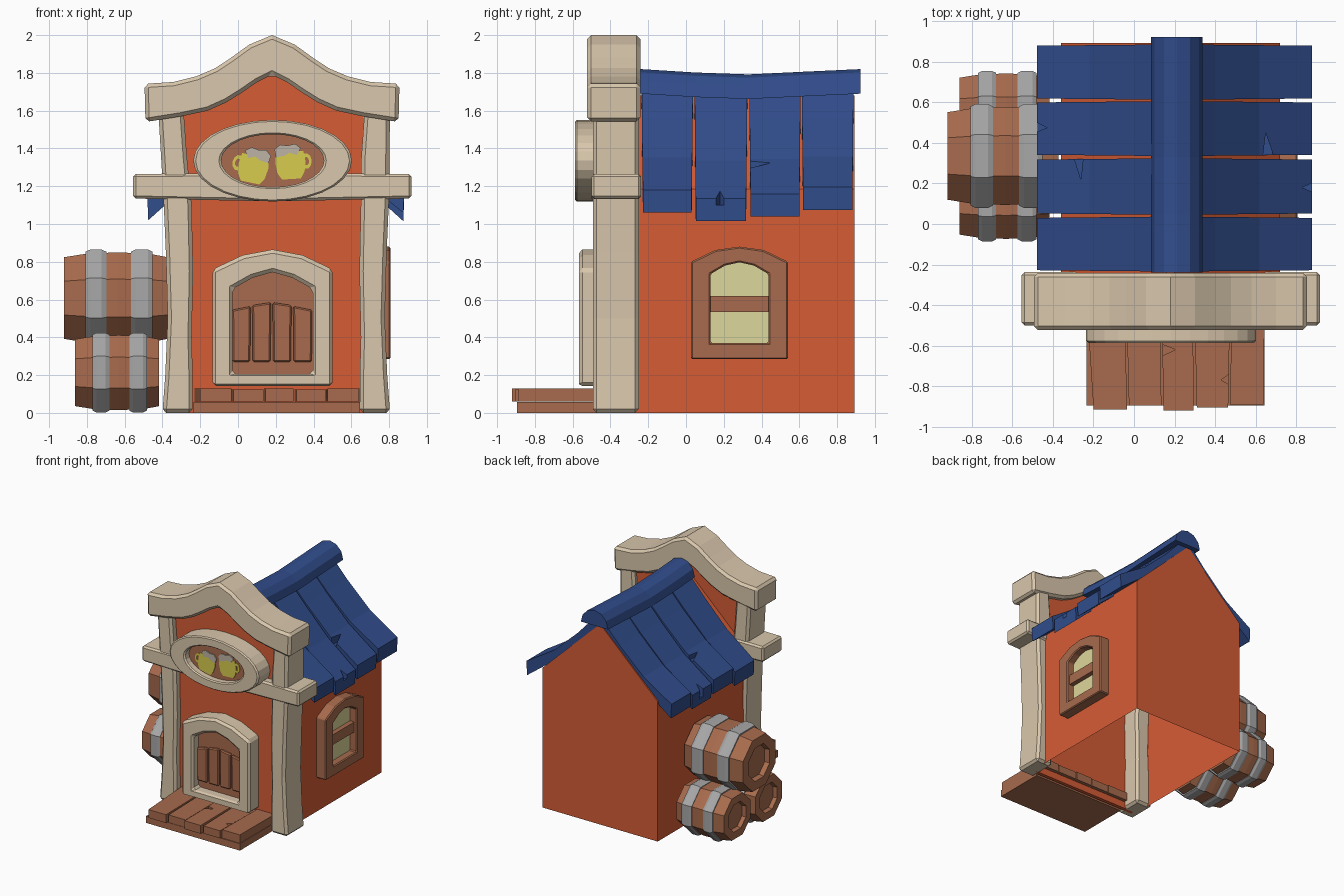
import bpy, bmesh, math
from mathutils import Vector

if "Cube" in bpy.data.objects:
    bpy.data.objects.remove(bpy.data.objects["Cube"])


def material(name, r, g, b):
    m = bpy.data.materials.new(name)
    m.diffuse_color = [((c / 255 + 0.055) / 1.055) ** 2.4 for c in (r, g, b)] + [1]
    m.use_nodes = True
    m.node_tree.nodes["Principled BSDF"].inputs["Base Color"].default_value = m.diffuse_color
    return m


ORANGE = material("orange plaster", 213, 92, 53)
BEIGE = material("beige stone", 217, 199, 172)
BROWN = material("brown wood", 168, 107, 77)
BLUE = material("blue roof", 49, 77, 140)
GREY = material("grey metal", 168, 168, 168)
YELLOW = material("yellow mug", 216, 204, 78)
FOAM = material("pale foam", 190, 180, 166)
GLASS = material("pale yellow glass", 222, 215, 155)


def finish(name, bm, mat, bevel=0):
    bmesh.ops.recalc_face_normals(bm, faces=bm.faces)
    me = bpy.data.meshes.new(name)
    bm.to_mesh(me)
    bm.free()
    ob = bpy.data.objects.new(name, me)
    bpy.context.collection.objects.link(ob)
    if mat:
        me.materials.append(mat)
    if bevel:
        mod = ob.modifiers.new("bevel", 'BEVEL')
        mod.width, mod.segments, mod.limit_method = bevel, 1, 'ANGLE'
        mod.angle_limit = math.radians(50)
    return ob


def place(axis, p, d):
    return {'x': (d, p[0], p[1]), 'y': (p[0], d, p[1]), 'z': (p[0], p[1], d)}[axis]


def loft(name, rings, mat, bevel=0, closed=False):
    """Skin a row of equal-length point rings; cap the ends unless closed."""
    bm = bmesh.new()
    vs = [[bm.verts.new(p) for p in ring] for ring in rings]
    n = len(vs[0])
    for a, b in zip(vs, vs[1:] + vs[:1] if closed else vs[1:]):
        for i in range(n):
            j = (i + 1) % n
            bm.faces.new((a[i], a[j], b[j], b[i]))
    if not closed:
        bm.faces.new(vs[0])
        bm.faces.new(vs[-1])
    return finish(name, bm, mat, bevel)


def prism(name, axis, pts, lo, hi, mat, bevel=0):
    return loft(name, [[place(axis, p, d) for p in pts] for d in (lo, hi)], mat, bevel)


def frame(name, axis, outer, inner, lo, hi, mat, bevel=0):
    rings = [(outer, lo), (outer, hi), (inner, hi), (inner, lo)]
    return loft(name, [[place(axis, p, d) for p in pts] for pts, d in rings], mat, bevel, True)


def rect(a0, a1, b0, b1):
    return [(a0, b0), (a1, b0), (a1, b1), (a0, b1)]


def arched(c, w, z0, z1, z2, z3):
    """Upright outline with a low five-point arch."""
    return [(c - w, z0), (c + w, z0), (c + w, z1), (c + w * .5, z2), (c, z3), (c - w * .5, z2), (c - w, z1)]


def ellipse(c, z, rx, rz, n=28):
    return [(c + rx * math.cos(2 * math.pi * i / n), z + rz * math.sin(2 * math.pi * i / n)) for i in range(n)]


def notch(ob, tri, z0, z1):
    """Cut a triangular crack into a plank."""
    cutter = prism(ob.name + "_crack_cutter", 'z', tri, z0, z1, None)
    cutter.hide_render = True
    cutter.hide_set(True)
    mod = ob.modifiers.new("crack", 'BOOLEAN')
    mod.operation, mod.object, mod.solver = 'DIFFERENCE', cutter, 'EXACT'


CX = 0.18
# Gabled body, a hollow shell open underneath and towards the front wall
body = prism("body", 'y', [(-.36, 0), (.72, 0), (.72, 1.185), (.2, 1.68), (.16, 1.68), (-.36, 1.185)], -.41, .893, ORANGE)
bm = bmesh.new()
bm.from_mesh(body.data)
bmesh.ops.delete(bm, geom=[f for f in bm.faces if f.normal.z < -.9 or f.normal.y < -.9], context='FACES_ONLY')
bm.to_mesh(body.data)
bm.free()

# Front wall, curved top beam, pillars and cross beam
half_low = [(.67, 1.54), (.48, 1.57), (.34, 1.6), (.24, 1.645), (.16, 1.695), (.08, 1.75), (0, 1.79)]
half_top = [(.675, 1.742), (.52, 1.752), (.4, 1.782), (.3, 1.825), (.22, 1.878), (.12, 1.95), (0, 2.0)]


def both_sides(h):
    return [(CX - x, z) for x, z in h] + [(CX + x, z) for x, z in h[-2::-1]]


low, top = both_sides(half_low), both_sides(half_top)
wall_top = [(x, z + .04) for x, z in low[1:-1]]
prism("front_wall", 'y', rect(-.33, .69, 0, 1.2), -.43, -.4, ORANGE)
prism("upper_front_wall", 'y', [(.705, 1.2), (-.33, 1.2)] + wall_top, -.43, -.29, ORANGE)
prism("top_beam", 'y', low + top[::-1], -.523, -.242, BEIGE, .02)
outer_edge = [(.58, 0), (.565, .2), (.552, .5), (.562, .85), (.575, 1.15), (.602, 1.6)]
inner_edge = [(.468, 1.6), (.45, 1.35), (.425, 1.1), (.418, .75), (.425, .4), (.42, .2), (.42, 0)]
for side, shift, name in ((-1, 0, "left_pillar"), (1, .045, "right_pillar")):
    prism(name, 'y', [(CX + side * x + shift * (1 if z < 1.3 else .5), z) for x, z in outer_edge + inner_edge],
          -.493, -.25, BEIGE, .02)
prism("cross_beam", 'y', [(-.555, 1.135), (.18, 1.12), (.918, 1.135), (.918, 1.265), (.18, 1.27), (-.555, 1.265)],
      -.5, -.238, BEIGE, .014)

# Oval sign with two mugs
frame("sign_frame", 'y', ellipse(.183, 1.335, .42, .216), ellipse(.183, 1.335, .272, .14), -.587, -.42, BEIGE, .01)
prism("sign_board", 'y', ellipse(.183, 1.335, .285, .15), -.53, -.43, BROWN)


def mug(name, cx, cz, flip, tilt):
    c, s = math.cos(tilt), math.sin(tilt)

    def turn(pts):
        return [(cx + flip * (x * c + z * s), cz - x * s + z * c) for x, z in pts]
    prism(name + "_body", 'y', turn([(-.05, -.08), (.05, -.08), (.072, -.045), (.08, .01), (.072, .065),
                                     (-.072, .065), (-.08, .01), (-.072, -.045)]), -.536, -.529, YELLOW)
    prism(name + "_foam", 'y', turn([(-.035, .045), (0, .06), (.03, .045), (.075, .04), (.08, .08), (.05, .105),
                                     (.01, .098), (-.03, .105), (-.06, .08)]), -.538, -.529, FOAM)
    frame(name + "_handle", 'y', turn(ellipse(-.083, .01, .03, .042, 10)), turn(ellipse(-.085, .01, .014, .022, 10)),
          -.535, -.529, YELLOW)


mug("left_mug", .08, 1.298, 1, .2)
mug("right_mug", .278, 1.318, -1, .06)

# Door
frame("door_frame", 'y', arched(.183, .318, .143, .76, .835, .865), arched(.183, .213, .207, .655, .715, .745),
      -.567, -.42, BEIGE, .018)
prism("door_panel", 'y', arched(.183, .23, .19, .67, .73, .76), -.485, -.42, BROWN)
for i, (x0, x1, za, zb) in enumerate([(-.028, .064, .545, .565), (.078, .172, .57, .585),
                                      (.186, .28, .585, .57), (.295, .39, .565, .545)]):
    prism(f"door_plank_{i + 1}", 'y', [(x0, .27), (x1, .27), (x1 + .003, zb), (x0 - .003, za)], -.51, -.48, BROWN, .008)

# Porch, its planks running in under the wall
prism("porch_base", 'z', rect(-.235, .645, -.895, -.45), 0, .058, BROWN)
porch = [(-.2, -.035, -.235, -.045, -.915), (-.025, .135, -.038, .13, -.895), (.145, .295, .137, .29, -.922),
         (.31, .465, .297, .475, -.905), (.475, .64, .482, .645, -.89)]
for i, (f0, f1, b0, b1, y) in enumerate(porch):
    ob = prism(f"porch_plank_{i + 1}", 'z', [(f0, y), (f1, y), (b1, -.37), (b0, -.37)], .06, .13 - .006 * (i % 2), BROWN)
    if i == 2:
        notch(ob, [(.1, -.58), (.205, -.62), (.1, -.67)], .08, .2)
    if i == 3:
        notch(ob, [(.5, -.72), (.43, -.77), (.5, -.81)], .08, .2)

# Side window
win_in = arched(.283, .153, .37, .735, .78, .797)
frame("window_frame", 'x', arched(.283, .257, .285, .8, .862, .88), win_in, .7, .808, BROWN, .008)
prism("window_glass", 'x', arched(.283, .165, .36, .745, .79, .807), .7, .745, GLASS)
prism("window_bar", 'x', rect(.125, .44, .535, .62), .7, .785, BROWN)

# Roof planks, drooping by differing amounts
RX = 0.2
cracks = {(1, 1): ([(.92, .14), (.92, .22), (.83, .18)], 1.1), (1, 2): ([(.635, .32), (.695, .32), (.65, .45)], 1.27),
          (-1, 2): ([(-.52, .44), (-.52, .52), (-.43, .475)], 1.09), (-1, 1): ([(-.3, .34), (-.25, .34), (-.262, .22)], 1.29)}
spans = [(-.235, .037), (.045, .325), (.335, .607), (.613, .887)]
for side, label, drops in ((1, "right", (.02, -.025, 0, .035)), (-1, "left", (-.02, .02, 0, .03))):
    for i, ((y0, y1), dz) in enumerate(zip(spans, drops)):
        prof = [(0, 1.775), (.2, 1.56), (.42, 1.345 + dz / 3), (.68, 1.16 + dz),
                (.675, 1.04 + dz), (.42, 1.255 + dz / 3), (.2, 1.46), (0, 1.67)]
        rings = []
        for y, pinch in ((y0, 1), (y1, -1)):
            rings.append([(RX + side * t, y + pinch * .01 * t, z) for t, z in prof])
        ob = loft(f"{label}_roof_plank_{i + 1}", rings, BLUE)
        if (side, i) in cracks:
            tri, z0 = cracks[side, i]
            notch(ob, tri, z0, 1.9)

# Sagging ridge cap
rings = []
for y, sag in ((-.24, 0), (.05, .018), (.33, .028), (.62, .014), (.924, 0)):
    arc = [(RX + .012 + .127 * math.cos(math.pi * k / 6), y, 1.69 - sag + .13 * math.sin(math.pi * k / 6))
           for k in range(7)]
    rings.append(arc)
loft("ridge_cap", rings, BLUE)


# Barrels lying along x, eight-sided with recessed lids
def barrel(name, centre, length, girth):
    def rings(stations):
        return [[Vector(centre) + Vector((x * length, girth * a / math.cos(math.pi / 8) * math.cos(math.pi * (k + .5) / 4),
                                          girth * a / math.cos(math.pi / 8) * math.sin(math.pi * (k + .5) / 4)))
                 for k in range(8)] for x, a in stations]
    loft(name, rings([(-.235, .13), (-.275, .14), (-.275, .216), (-.155, .235), (.01, .242), (.175, .235),
                      (.275, .216), (.275, .14), (.235, .13)]), BROWN)
    for n, (a, b) in enumerate([(-.16, -.05), (.08, .195)]):
        loft(f"{name}_hoop_{n + 1}", rings([(a, .245), (a + .025, .257), (b - .025, .257), (b, .245)]), GREY)


barrel("top_barrel", (-.647, .336, .608), 1, 1)
barrel("back_barrel", (-.64, .545, .213), .81, .82)
barrel("front_barrel", (-.64, .125, .213), .81, .82)
